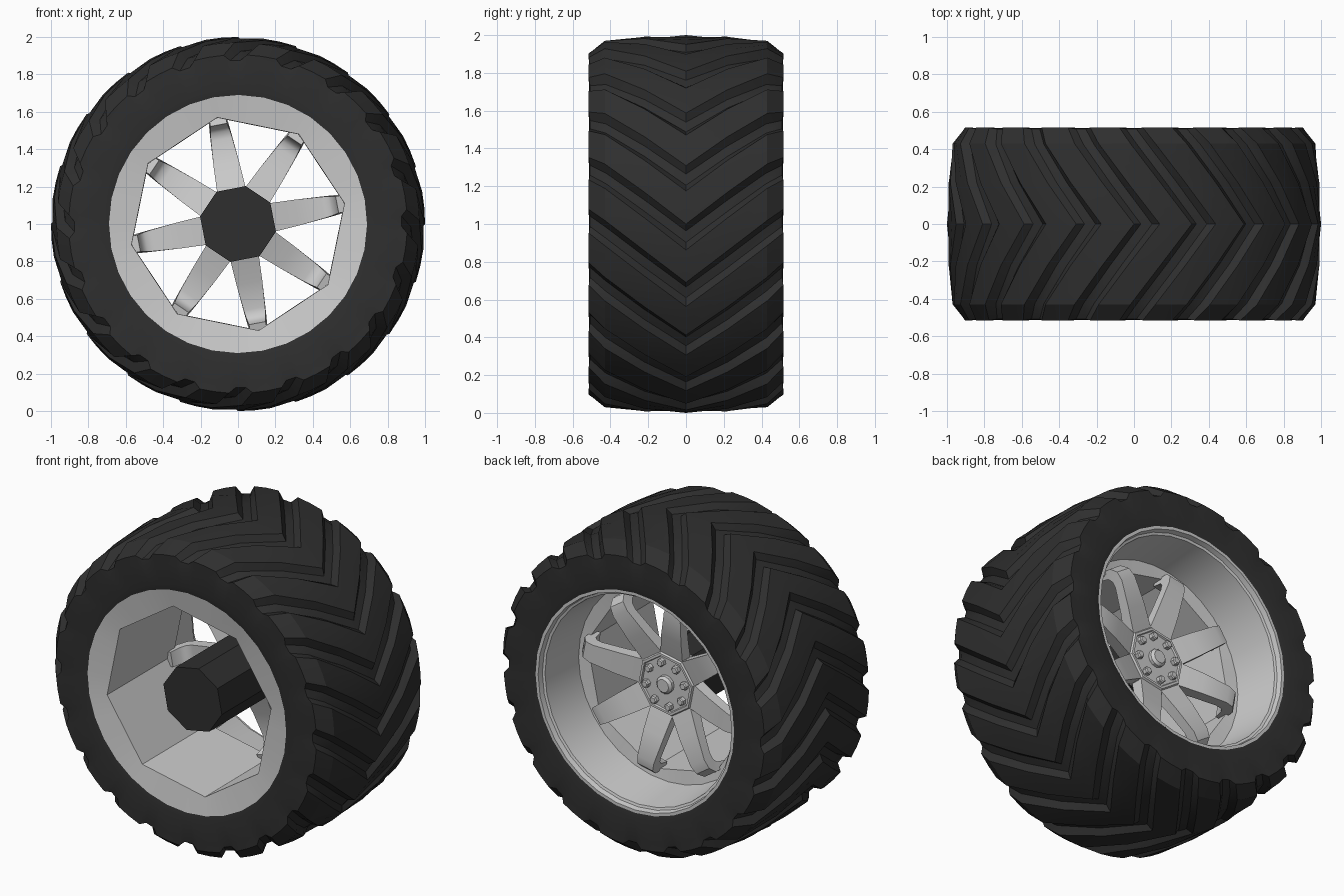
import bpy, bmesh, math
from mathutils import Vector

if "Cube" in bpy.data.objects:
    bpy.data.objects.remove(bpy.data.objects["Cube"])

PHASE = math.radians(11)      # angle of the first spoke
OCT = math.pi / 4


def pt(r, a, y):
    """Polar point around the wheel axis (y), centre at z = 1."""
    return Vector((r * math.cos(a), y, 1 + r * math.sin(a)))


def oct_r(a, r):
    """Radius of an octagon with a corner at every spoke."""
    t = (a - PHASE) % OCT - OCT / 2
    return r * math.cos(OCT / 2) / math.cos(t)


def loft(name, rings, closed=False, cap=False, mat=None, smooth=25):
    """Skin a list of equally sized point loops."""
    bm = bmesh.new()
    vs = [[bm.verts.new(p) for p in ring] for ring in rings]
    n = len(vs[0])
    pairs = list(zip(vs, vs[1:])) + ([(vs[-1], vs[0])] if closed else [])
    for A, B in pairs:
        for i in range(n):
            j = (i + 1) % n
            bm.faces.new((A[i], A[j], B[j], B[i]))
    if cap:
        bm.faces.new(vs[0])
        bm.faces.new(vs[-1])
    bmesh.ops.recalc_face_normals(bm, faces=bm.faces)
    me = bpy.data.meshes.new(name)
    bm.to_mesh(me)
    bm.free()
    ob = bpy.data.objects.new(name, me)
    bpy.context.collection.objects.link(ob)
    if mat:
        me.materials.append(mat)
    bpy.ops.object.select_all(action='DESELECT')
    ob.select_set(True)
    bpy.context.view_layer.objects.active = ob
    bpy.ops.object.shade_smooth_by_angle(angle=math.radians(smooth))
    return ob


def ngon(r, y, n, start, ca=0.0, cr=0.0):
    """Regular polygon facing along y, centred at polar (cr, ca)."""
    c = pt(cr, ca, 0)
    return [Vector((c.x + r * math.cos(start + 2 * math.pi * i / n), y,
                    c.z + r * math.sin(start + 2 * math.pi * i / n))) for i in range(n)]


rubber = bpy.data.materials.new("rubber")
rubber.diffuse_color = (0.028, 0.028, 0.028, 1)
rubber.use_nodes = True
rubber.node_tree.nodes["Principled BSDF"].inputs["Base Color"].default_value = rubber.diffuse_color

# Tyre: chevron lugs swept backwards with distance from the centre line
LUGS, SWEEP = 20, 0.40
PITCH = 2 * math.pi / LUGS
STEPS = [(0.0, 1), (0.28, 1), (0.56, 1), (0.68, 0), (0.88, 0)]   # pitch share, raised or not
# y, lug radius, groove y, groove radius
HALF = [(0.0, 1.0, 0.0, 0.968), (0.22, 0.992, 0.22, 0.955),
        (0.43, 0.97, 0.425, 0.925), (0.515, 0.905, 0.508, 0.875)]
stations = [(-y, r, -gy, gr) for y, r, gy, gr in reversed(HALF[1:])] + HALF


def tread_ring(y, r, gy, gr):
    lag = SWEEP * abs(y) / 0.515
    return [pt(r, PITCH * (k + f) + lag, y) if up else pt(gr, PITCH * (k + f) + lag, gy)
            for k in range(LUGS) for f, up in STEPS]


def side_ring(r, y):
    n = LUGS * len(STEPS)
    return [pt(r, SWEEP + PITCH * (k + f), y) for k in range(LUGS) for f, _ in STEPS]


tyre_rings = ([side_ring(0.685, -0.505), side_ring(0.72, -0.513), side_ring(0.85, -0.513)]
              + [tread_ring(*s) for s in stations]
              + [side_ring(0.85, 0.513), side_ring(0.72, 0.513), side_ring(0.685, 0.505)])
loft("tyre", tyre_rings, closed=True, mat=rubber)

# Rim: round lips, octagonal barrel in front, round dish at the back
N = 32
ANG = [PHASE + 2 * math.pi * i / N for i in range(N)]


def round_ring(r, y):
    return [pt(r, a, y) for a in ANG]


def oct_ring(r, y):
    return [pt(oct_r(a, r), a, y) for a in ANG]


loft("rim", [round_ring(0.69, -0.507), oct_ring(0.58, -0.485), oct_ring(0.578, 0.17),
             round_ring(0.62, 0.18), round_ring(0.65, 0.47), round_ring(0.665, 0.475),
             round_ring(0.672, 0.507), round_ring(0.69, 0.507)])

# Axle and hub
CORNER = PHASE + OCT / 2
loft("axle", [ngon(0.207, y, 8, CORNER) for y in (-0.45, 0.10)], cap=True, mat=rubber)
loft("hub", [ngon(r, y, 8, CORNER) for r, y in
             ((0.205, 0.10), (0.205, 0.18), (0.19, 0.205), (0.175, 0.205), (0.17, 0.195))], cap=True)

# Bolts
loft("centre_bolt", [ngon(r, y, 12, 0) for r, y in ((0.055, 0.18), (0.055, 0.215), (0.04, 0.23))], cap=True)
for k in range(8):
    a = CORNER + k * OCT
    loft(f"hub_bolt_{k + 1}", [ngon(r, y, 6, a, a, 0.135) for r, y in
                               ((0.025, 0.18), (0.025, 0.218), (0.018, 0.225))], cap=True)

# Spokes: tapered bars that bend down into the rim; r, y of back and front edge, half width
SPOKE = [(0.17, 0.19, 0.17, 0.11, 0.078), (0.32, 0.235, 0.32, 0.165, 0.070),
         (0.48, 0.27, 0.46, 0.20, 0.058), (0.535, 0.26, 0.50, 0.195, 0.053),
         (0.572, 0.215, 0.525, 0.17, 0.048), (0.578, 0.11, 0.54, 0.10, 0.045)]
for k in range(8):
    a = PHASE + k * OCT
    side = Vector((-math.sin(a), 0, math.cos(a)))
    rings = []
    for r1, y1, r2, y2, w in SPOKE:
        back, front = pt(r1, a, y1), pt(r2, a, y2)
        rings.append([back - side * w, back + side * w, front + side * w, front - side * w])
    loft(f"spoke_{k + 1}", rings, cap=True, smooth=40)
